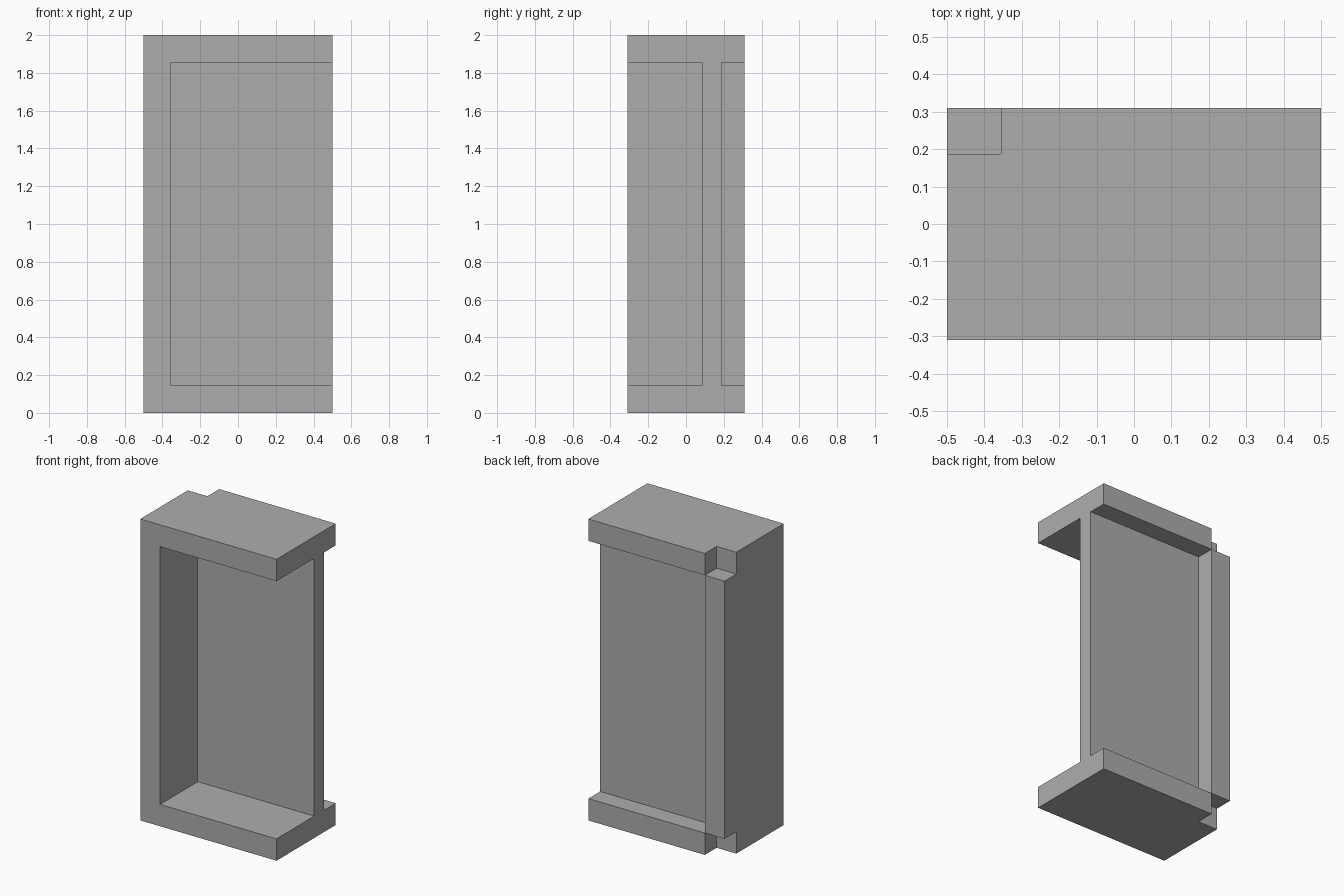
import bpy

# Remove the default cube
old = bpy.data.objects.get("Cube")
if old:
    bpy.data.objects.remove(old, do_unlink=True)

# Overall size and shared cut planes
HX, HY, H = 0.5, 0.31, 2.0
RIM = 0.145            # thickness of top and bottom slabs
POST_X = -0.355        # inner face of the side wall
WEB_FRONT, WEB_BACK = 0.085, 0.187
OUT = 0.1              # cutter overshoot


def box(name, lo, hi):
    bpy.ops.mesh.primitive_cube_add(size=1, location=[(a + b) / 2 for a, b in zip(lo, hi)])
    ob = bpy.context.object
    ob.name = name
    ob.scale = [b - a for a, b in zip(lo, hi)]
    bpy.ops.object.transform_apply(location=True, rotation=False, scale=True)
    return ob


# Solid block that becomes the channel-shaped frame
frame = box("channel_frame", (-HX, -HY, 0), (HX, HY, H))

# Pockets open to +x, and notches at the rear corner of each slab
cutters = [
    box("front_pocket", (POST_X, -HY - OUT, RIM), (HX + OUT, WEB_FRONT, H - RIM)),
    box("back_pocket", (POST_X, WEB_BACK, RIM), (HX + OUT, HY + OUT, H - RIM)),
    box("top_notch", (-HX - OUT, WEB_BACK, H - RIM), (POST_X, HY + OUT, H + OUT)),
    box("bottom_notch", (-HX - OUT, WEB_BACK, -OUT), (POST_X, HY + OUT, RIM)),
]

bpy.ops.object.select_all(action="DESELECT")
bpy.context.view_layer.objects.active = frame
frame.select_set(True)
for cutter in cutters:
    cutter.hide_render = True
    mod = frame.modifiers.new(cutter.name, "BOOLEAN")
    mod.operation = "DIFFERENCE"
    mod.solver = "EXACT"
    mod.object = cutter
    bpy.ops.object.modifier_apply(modifier=mod.name)
    bpy.data.objects.remove(cutter, do_unlink=True)

# Plain grey finish
grey = bpy.data.materials.new("plain_grey")
grey.use_nodes = True
colour = (0.42, 0.42, 0.42, 1)
grey.diffuse_color = colour
grey.node_tree.nodes["Principled BSDF"].inputs["Base Color"].default_value = colour
frame.data.materials.clear()
frame.data.materials.append(grey)
